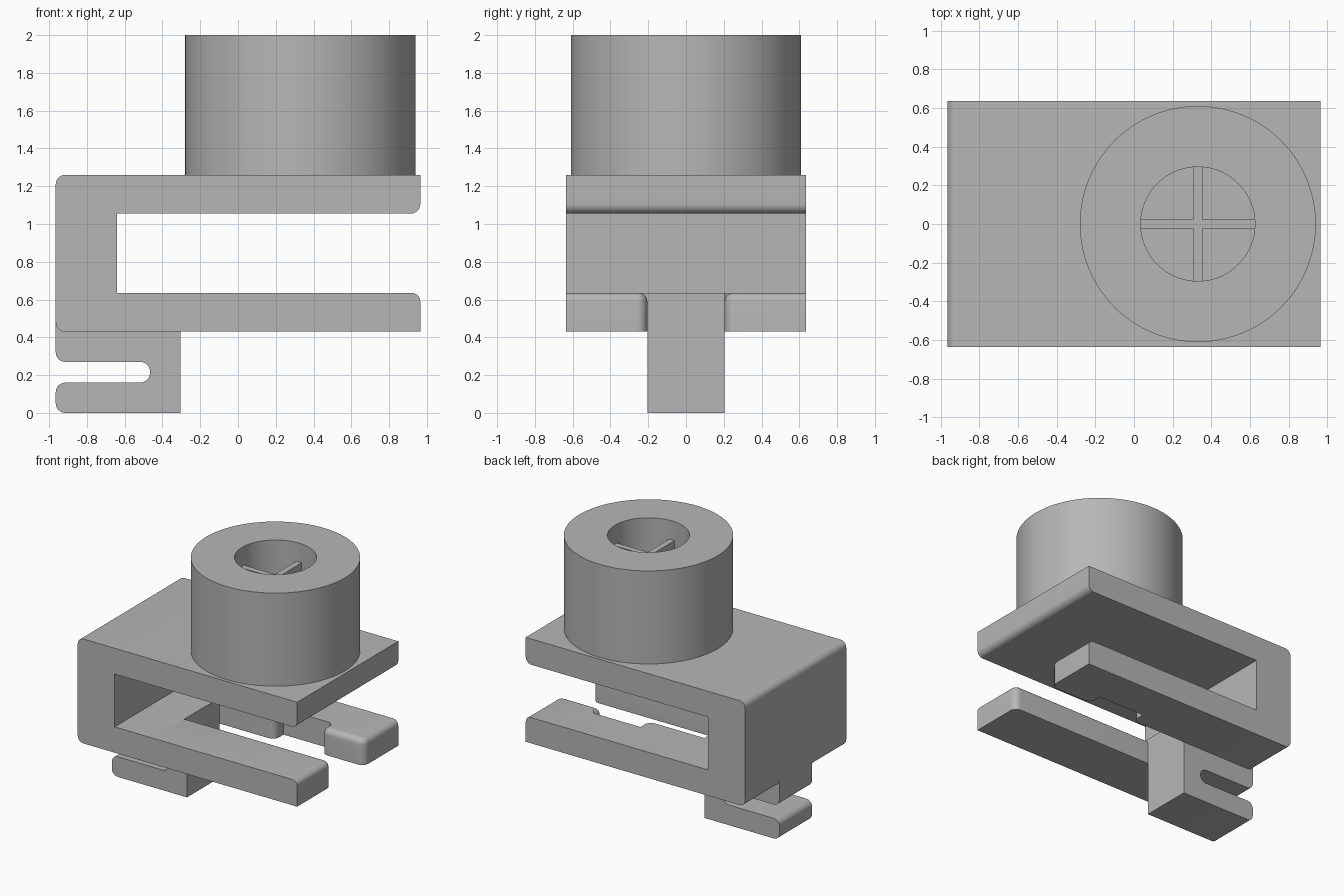
import bpy, bmesh, math
from mathutils import Vector

old = bpy.data.objects.get("Cube")
if old:
    bpy.data.objects.remove(old, do_unlink=True)

# Single flat grey for the whole clip
grey = bpy.data.materials.new("plain_grey")
grey.use_nodes = True
COL = (0.47, 0.47, 0.47, 1)
grey.diffuse_color = COL
grey.node_tree.nodes["Principled BSDF"].inputs["Base Color"].default_value = COL

END, BACK = 0.965, -0.965      # open and closed ends along x
HALF = 0.635                   # half width along y
SLOT = 0.205                   # half width of slot and tab
ARM_Z0, ARM_Z1 = 0.43, 0.635   # lower arm
TOP_Z0, TOP_Z1 = 1.055, 1.26   # upper arm
SLOT_X = -0.305                # closed end of the slot


def rounded(points, steps=8):
    """Outline from (a, b, radius) corners, each rounded by its radius."""
    out = []
    n = len(points)
    for i, (a, b, r) in enumerate(points):
        p = Vector((a, b))
        if r == 0:
            out.append(p)
            continue
        u = (Vector(points[i - 1][:2]) - p).normalized()
        v = (Vector(points[(i + 1) % n][:2]) - p).normalized()
        # right-angled corners: centre lies at p + r(u + v)
        for k in range(steps + 1):
            t = math.pi / 2 * k / steps
            out.append(p + r * (u + v) - r * (v * math.cos(t) + u * math.sin(t)))
    return out


def prism(outline, lo, hi, axis):
    """Extrude an outline: axis 'y' takes (x, z) points, 'z' takes (x, y)."""
    bm = bmesh.new()
    put = (lambda p: (p[0], lo, p[1])) if axis == 'y' else (lambda p: (p[0], p[1], lo))
    face = bm.faces.new([bm.verts.new(put(p)) for p in outline])
    ext = bmesh.ops.extrude_face_region(bm, geom=[face])
    move = Vector((0, hi - lo, 0)) if axis == 'y' else Vector((0, 0, hi - lo))
    bmesh.ops.translate(bm, vec=move, verts=[g for g in ext['geom'] if isinstance(g, bmesh.types.BMVert)])
    bmesh.ops.recalc_face_normals(bm, faces=bm.faces)
    return bm


def finish(bm, name):
    bmesh.ops.recalc_face_normals(bm, faces=bm.faces)
    me = bpy.data.meshes.new(name)
    bm.to_mesh(me)
    bm.free()
    ob = bpy.data.objects.new(name, me)
    bpy.context.collection.objects.link(ob)
    me.materials.append(grey)
    bpy.ops.object.select_all(action='DESELECT')
    ob.select_set(True)
    bpy.context.view_layer.objects.active = ob
    bpy.ops.object.shade_smooth_by_angle(angle=math.radians(35))
    return ob


# C-shaped body: upper arm, back wall and root of the lower arm
body = rounded([(BACK, ARM_Z0, .05), (SLOT_X, ARM_Z0, 0), (SLOT_X, ARM_Z1, 0), (-0.64, ARM_Z1, 0),
                (-0.64, TOP_Z0, 0), (END, TOP_Z0, .05), (END, TOP_Z1, 0), (BACK, TOP_Z1, .05)])
finish(prism(body, -HALF, HALF, 'y'), "clamp_body")

# Lower tab with its round-ended slit
tab = rounded([(BACK, 0, .05), (SLOT_X, 0, 0), (SLOT_X, ARM_Z0, 0), (-0.9, ARM_Z0, 0), (-0.9, 0.48, 0),
               (BACK, 0.48, 0), (BACK, 0.27, .05), (-0.465, 0.27, .054), (-0.465, 0.16, .054),
               (BACK, 0.16, .05)])
finish(prism(tab, -SLOT, SLOT, 'y'), "lower_tab")


# Lower prongs, rounded along the top edge of the tip
def prong(name, outline, is_rim):
    bm = prism(rounded(outline), ARM_Z0, ARM_Z1, 'z')
    rim = []
    for e in bm.edges:
        if all(abs(v.co.z - ARM_Z1) < 1e-4 for v in e.verts):
            mid = (e.verts[0].co + e.verts[1].co) / 2
            if abs(mid.y) < HALF - 0.001 and is_rim(mid.x):
                rim.append(e)
    bmesh.ops.bevel(bm, geom=rim, offset=0.045, offset_type='OFFSET', segments=6,
                    profile=0.5, affect='EDGES', clamp_overlap=False)
    finish(bm, name)


prong("front_prong",
      [(SLOT_X, -HALF, 0), (END, -HALF, 0), (END, -SLOT, .055), (SLOT_X, -SLOT, 0)],
      lambda x: x > SLOT_X + 0.01)
NOTCH_A, NOTCH_B, NOTCH_Y = 0.18, 0.59, 0.315
prong("back_prong",
      [(SLOT_X, HALF, 0), (SLOT_X, SLOT, 0), (NOTCH_A, SLOT, .055), (NOTCH_A, NOTCH_Y, 0),
       (NOTCH_B, NOTCH_Y, 0), (NOTCH_B, SLOT, .055), (END, SLOT, .055), (END, HALF, 0)],
      lambda x: x > NOTCH_B - 0.01)

# Round collar with an open bore
CX, R, BORE = 0.33, 0.61, 0.295
bm = bmesh.new()
ring = [bm.verts.new((CX + r, 0, z)) for r, z in
        [(BORE, TOP_Z1), (R, TOP_Z1), (R, 2), (BORE, 2)]]
edges = [bm.edges.new((ring[i], ring[(i + 1) % 4])) for i in range(4)]
bmesh.ops.spin(bm, geom=ring + edges, cent=(CX, 0, 0), axis=(0, 0, 1),
               angle=2 * math.pi, steps=96, use_merge=False)
bmesh.ops.remove_doubles(bm, verts=bm.verts, dist=1e-4)
finish(bm, "collar")

# Cross-shaped rib inside the bore
w, l = 0.024, BORE + 0.003
arm = [(l, -w), (l, w), (w, w)]
cross = []
for k in range(4):
    c, s = round(math.cos(k * math.pi / 2)), round(math.sin(k * math.pi / 2))
    cross += [(CX + c * x - s * y, s * x + c * y) for x, y in arm]
finish(prism(cross, TOP_Z1, 1.85, 'z'), "bore_cross_rib")
